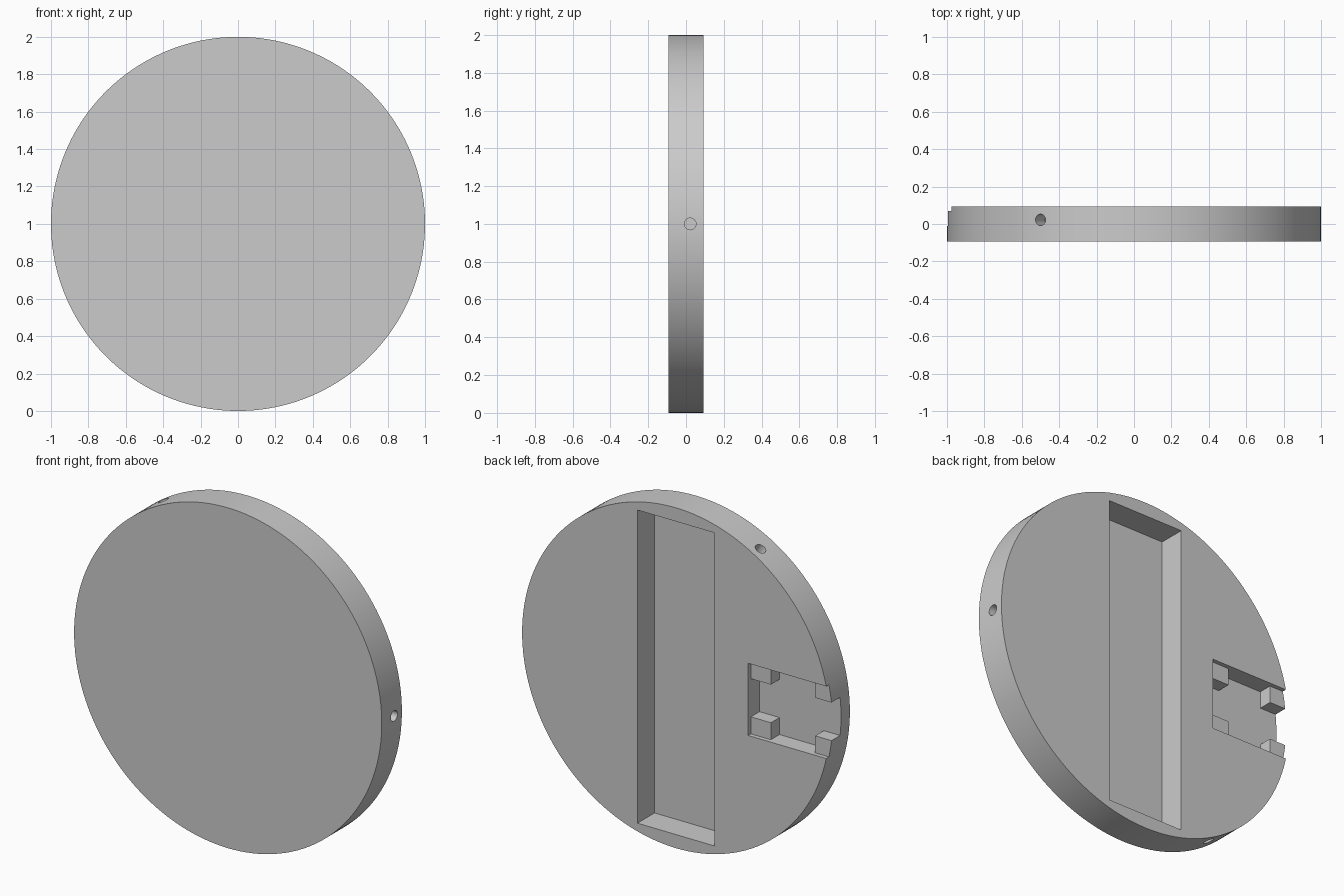
import bpy
import math
from mathutils import Matrix, Vector

default = bpy.data.objects.get("Cube")
if default:
    bpy.data.objects.remove(default, do_unlink=True)

HALF = 0.0935          # half thickness of the disc
BACK = HALF + 0.05     # cutters reach past the back face

grey = bpy.data.materials.new("plain grey")
grey.use_nodes = True
grey.diffuse_color = (0.6, 0.6, 0.6, 1)
grey.node_tree.nodes["Principled BSDF"].inputs["Base Color"].default_value = (0.6, 0.6, 0.6, 1)


def cylinder(name, radius, depth, sides, centre, axis):
    """Cylinder along any axis."""
    turn = Vector(axis).to_track_quat("Z", "Y").to_euler()
    bpy.ops.mesh.primitive_cylinder_add(vertices=sides, radius=radius, depth=depth,
                                        location=centre, rotation=turn)
    obj = bpy.context.object
    obj.name = name
    obj.data.materials.append(grey)
    return obj


def box(name, x, y, z):
    """Box from its three ranges."""
    bpy.ops.mesh.primitive_cube_add(size=1)
    obj = bpy.context.object
    obj.name = name
    spans = (x, y, z)
    size = [hi - lo for lo, hi in spans]
    centre = Vector([(hi + lo) / 2 for lo, hi in spans])
    obj.data.transform(Matrix.Translation(centre) @ Matrix.Diagonal((*size, 1)))
    obj.data.materials.append(grey)
    return obj


def cut(target, cutter):
    """Subtract the cutter, then discard it."""
    mod = target.modifiers.new("cut", "BOOLEAN")
    mod.operation = "DIFFERENCE"
    mod.solver = "EXACT"
    mod.object = cutter
    bpy.context.view_layer.objects.active = target
    bpy.ops.object.modifier_apply(modifier=mod.name)
    bpy.data.objects.remove(cutter, do_unlink=True)


# Main disc
disc = cylinder("disc_body", 1, 2 * HALF, 160, (0, 0, 1), (0, 1, 0))

# Long upright pocket in the back
cut(disc, box("long_pocket", (-0.25, 0.25), (HALF - 0.158, BACK), (0.08, 1.92)))

# Side bay, open at the rim, leaving a low post in each corner
FLOOR, POST_TOP = HALF - 0.105, HALF - 0.025
cut(disc, box("bay_opening", (-1.1, -0.47), (POST_TOP, BACK), (0.788, 1.212)))
cut(disc, box("bay_upright", (-0.888, -0.6), (FLOOR, BACK), (0.788, 1.212)))
cut(disc, box("bay_across", (-1.1, -0.47), (FLOOR, BACK), (0.888, 1.112)))

# Three radial holes around the rim
for i in range(3):
    angle = math.radians(120 * i)
    out = Vector((math.cos(angle), 0, math.sin(angle)))
    cut(disc, cylinder("rim_hole", 0.031, 0.2, 24, out + Vector((0, 0.022, 1)), out))

# Smooth rim with crisp edges
bpy.ops.object.select_all(action="DESELECT")
disc.select_set(True)
bpy.context.view_layer.objects.active = disc
bpy.ops.object.shade_smooth_by_angle(angle=math.radians(30))
